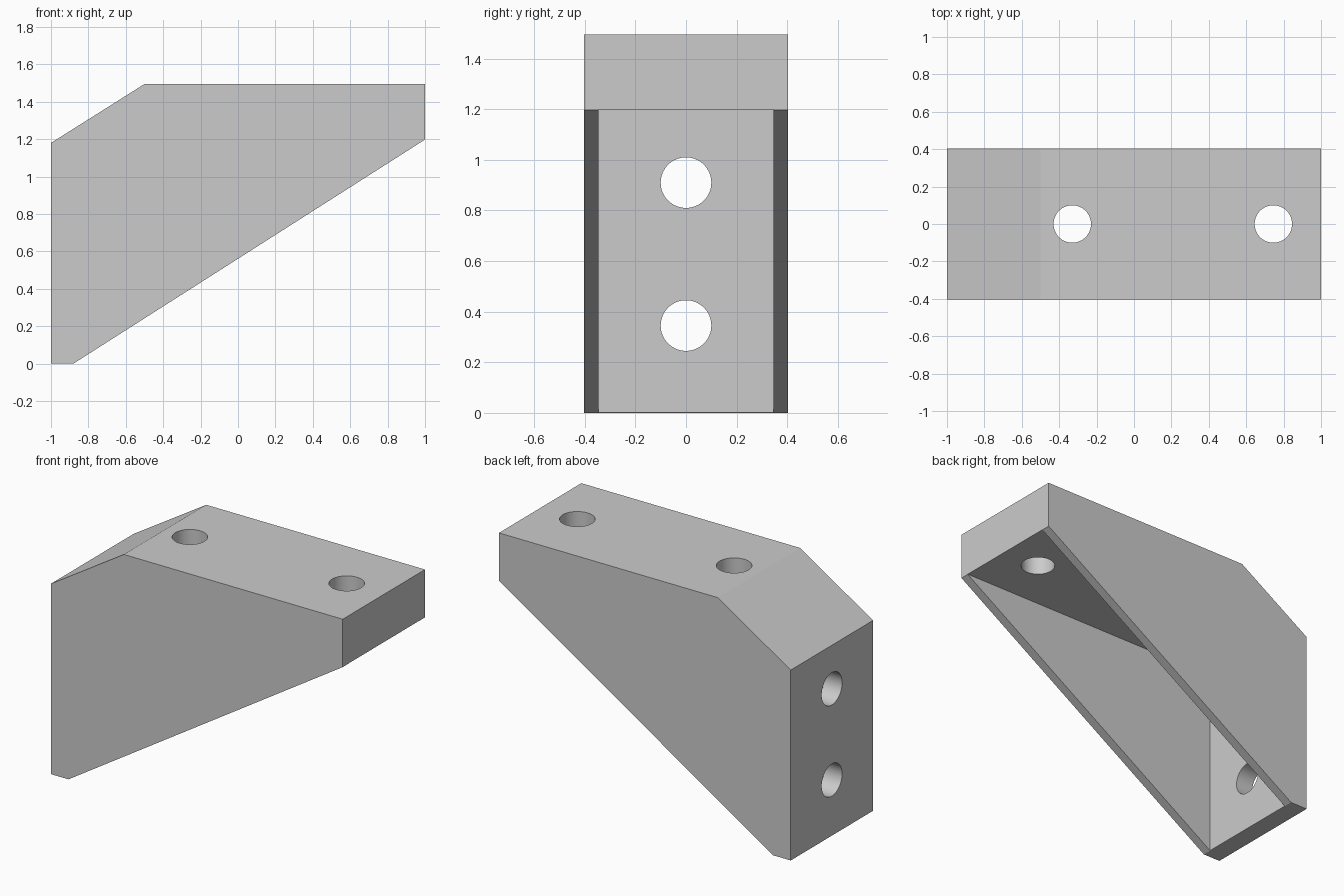
import bpy
import bmesh
from math import pi
from mathutils import Matrix

cube = bpy.data.objects.get("Cube")
if cube:
    bpy.data.objects.remove(cube)

HALF_WIDTH = 0.403
CAVITY_HALF = 0.345
PLATE_X = -0.879      # inner face of the upright plate
CEILING_Z = 1.199     # underside of the top plate
HOLE_RADIUS = 0.1

grey = bpy.data.materials.new("plain_grey")
grey.use_nodes = True
colour = (0.6, 0.6, 0.6, 1)
grey.diffuse_color = colour
grey.node_tree.nodes["Principled BSDF"].inputs["Base Color"].default_value = colour


def add_object(name, bm):
    mesh = bpy.data.meshes.new(name)
    bmesh.ops.recalc_face_normals(bm, faces=bm.faces)
    bm.to_mesh(mesh)
    bm.free()
    mesh.materials.append(grey)
    obj = bpy.data.objects.new(name, mesh)
    bpy.context.collection.objects.link(obj)
    return obj


def prism(name, profile, half):
    """Extrude an x-z profile symmetrically along y."""
    bm = bmesh.new()
    face = bm.faces.new([bm.verts.new((x, -half, z)) for x, z in profile])
    result = bmesh.ops.extrude_face_region(bm, geom=[face])
    verts = [v for v in result["geom"] if isinstance(v, bmesh.types.BMVert)]
    bmesh.ops.translate(bm, verts=verts, vec=(0, 2 * half, 0))
    return add_object(name, bm)


def drill(name, centre, along_x=False):
    """Round cutter, upright or lying along x."""
    turn = Matrix.Rotation(pi / 2, 4, "Y") if along_x else Matrix()
    bm = bmesh.new()
    bmesh.ops.create_cone(bm, cap_ends=True, segments=64, radius1=HOLE_RADIUS,
                          radius2=HOLE_RADIUS, depth=0.5,
                          matrix=Matrix.Translation(centre) @ turn)
    return add_object(name, bm)


# Solid bracket with a chamfered corner and sloping underside
bracket = prism("corner_bracket", [(-1, 0), (-0.88, 0), (1, 1.198), (1, 1.495),
                                   (-0.5, 1.495), (-1, 1.18)], HALF_WIDTH)

# Cavity between the two side walls
cutters = [prism("cavity_cutter", [(PLATE_X, -0.2), (1.2, -0.2),
                                   (1.2, CEILING_Z), (PLATE_X, CEILING_Z)], CAVITY_HALF)]

# Screw holes through the top plate and the upright plate
for x in (-0.33, 0.745):
    cutters.append(drill("top_hole_cutter", (x, 0, 1.35)))
for z in (0.345, 0.91):
    cutters.append(drill("upright_hole_cutter", (-0.95, 0, z), along_x=True))

for cutter in cutters:
    cutter.hide_render = True
    cutter.hide_viewport = True
    cut = bracket.modifiers.new(cutter.name, "BOOLEAN")
    cut.operation = "DIFFERENCE"
    cut.solver = "EXACT"
    cut.object = cutter

# Smooth hole walls, crisp edges
bpy.context.view_layer.objects.active = bracket
bracket.select_set(True)
for cut in list(bracket.modifiers):
    bpy.ops.object.modifier_apply(modifier=cut.name)
for cutter in cutters:
    bpy.data.objects.remove(cutter)
bpy.ops.object.shade_smooth_by_angle(angle=pi / 6)
